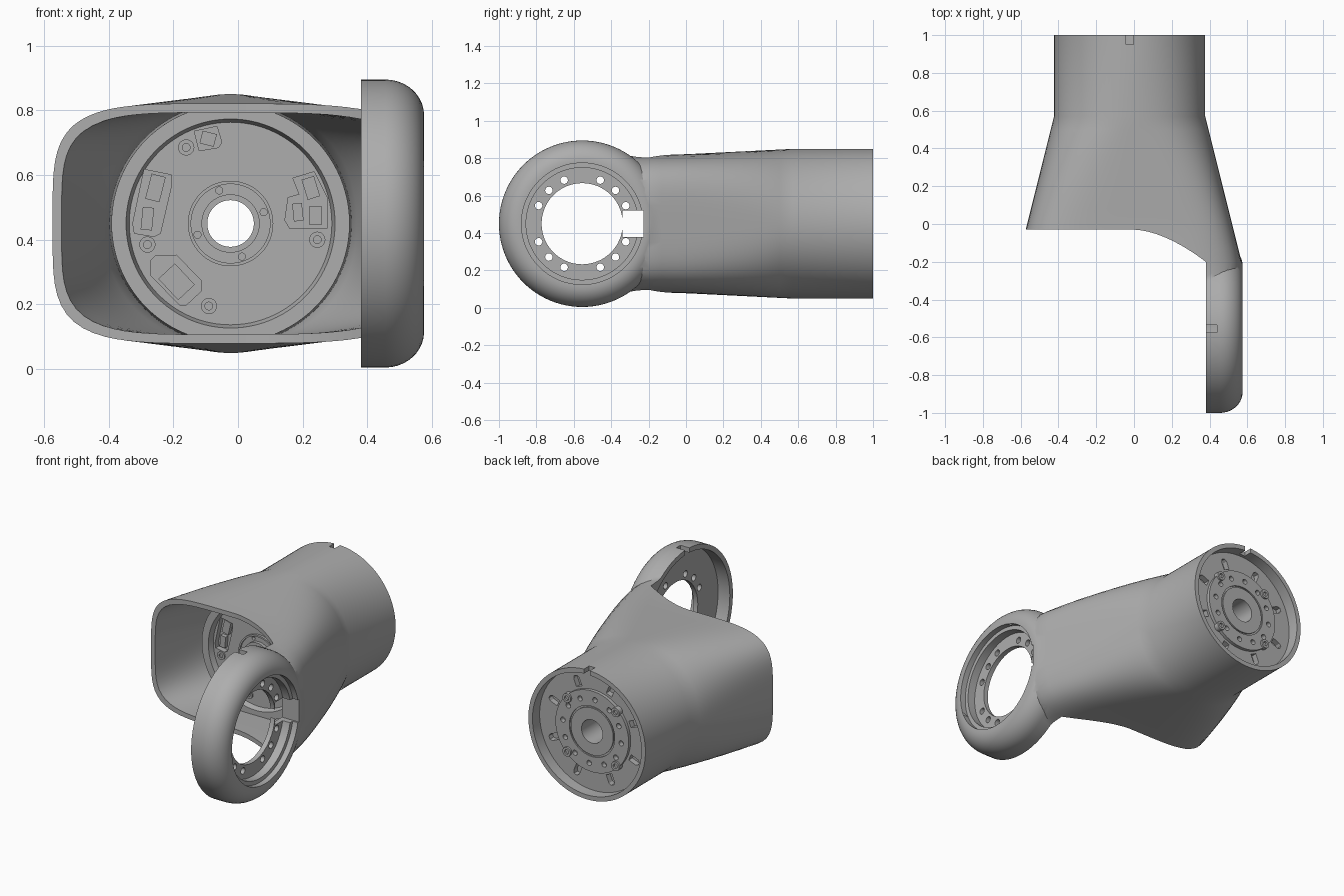
import bpy, bmesh, math
from mathutils import Vector, Matrix

if "Cube" in bpy.data.objects:
    bpy.data.objects.remove(bpy.data.objects["Cube"], do_unlink=True)

grey = bpy.data.materials.new("satin_grey")
grey.use_nodes = True
COL = (0.42, 0.42, 0.42, 1)
grey.diffuse_color = COL
grey.node_tree.nodes["Principled BSDF"].inputs["Base Color"].default_value = COL

TUBE = Vector((-0.023, 0, 0.45))      # tube axis, along y
EYE = Vector((0, -0.555, 0.45))       # ring axis, along x
TAU = math.tau


def finish(name, bm):
    bmesh.ops.recalc_face_normals(bm, faces=bm.faces)
    me = bpy.data.meshes.new(name)
    bm.to_mesh(me)
    bm.free()
    me.materials.append(grey)
    ob = bpy.data.objects.new(name, me)
    bpy.context.collection.objects.link(ob)
    return ob


def skin(name, rings, closed=False):
    """Bridge point rings; close the ends with caps or join last to first."""
    bm = bmesh.new()
    rows = [[bm.verts.new(p) for p in r] for r in rings]
    n = len(rows[0])
    pairs = list(zip(rows, rows[1:])) + ([(rows[-1], rows[0])] if closed else [])
    for a, b in pairs:
        for i in range(n):
            bm.faces.new((a[i], a[(i + 1) % n], b[(i + 1) % n], b[i]))
    if not closed:
        bm.faces.new(rows[0])
        bm.faces.new(rows[-1])
    return finish(name, bm)


def circle(axis, c, r, a, seg):
    pts = []
    for i in range(seg):
        u, v = r * math.cos(TAU * i / seg), r * math.sin(TAU * i / seg)
        pts.append(c + Vector((a, u, v) if axis == "x" else (u, a, v)))
    return pts


def lathe(name, axis, c, profile, closed=False, seg=96):
    return skin(name, [circle(axis, c, r, a, seg) for r, a in profile], closed)


def cyl(axis, c, r, a0, a1, seg=24, name="cutter"):
    return lathe(name, axis, c, [(r, a0), (r, a1)], seg=seg)


def prism(pts, axis, a0, a1, name="cutter"):
    put = (lambda u, v, a: (u, v, a)) if axis == "z" else (lambda u, v, a: (u, a, v))
    return skin(name, [[put(u, v, a) for u, v in pts] for a in (a0, a1)])


def box(x0, x1, y0, y1, z0, z1):
    return prism([(x0, y0), (x1, y0), (x1, y1), (x0, y1)], "z", z0, z1)


def combine(target, *tools, op="DIFFERENCE"):
    bpy.context.view_layer.objects.active = target
    for t in tools:
        m = target.modifiers.new("bool", "BOOLEAN")
        m.operation, m.solver, m.object = op, "EXACT", t
        bpy.ops.object.modifier_apply(modifier=m.name)
        bpy.data.objects.remove(t, do_unlink=True)


def section(y, inset):
    """Round at the tube, turning into a wide rounded rectangle at the mouth."""
    t = max(0.0, min(1.0, (0.57 - y) / 0.6))
    w = 0.4 + 0.25 * max(0.0, 0.57 - max(y, -0.2)) - inset
    h = 0.4 - 0.03 * t - inset
    if y < -0.2:
        h += 1.0 * (y + 0.2) ** 2
    n = 2 + 2.4 * t
    pts = []
    for i in range(112):
        c, s = math.cos(TAU * i / 112), math.sin(TAU * i / 112)
        r = (abs(c / w) ** n + abs(s / h) ** n) ** (-1 / n)
        pts.append(TUBE + Vector((r * c, y, r * s)))
    return pts


# Outer housing and ring
slope = [0.57 - 0.07 * i for i in range(12)]
housing = skin("arm_housing", [section(y, 0) for y in
                               [1.0, 0.99] + slope + [-0.26, -0.32, -0.38, -0.44]])
edge = [(0.335 + 0.11 * math.cos(a), 0.455 + 0.12 * math.sin(a))
        for a in [math.pi / 2 * i / 10 for i in range(11)]]
ring = lathe("ring", "x", EYE, [(0.2, 0.36), (0.445, 0.36)] + edge + [(0.2, 0.575)], True)
combine(housing, ring, op="UNION")

# Hollow inside, mouth cut and ring bores
mouth = [(0.38 * k / 16, -0.03 - 0.17 * (k / 16) ** 1.7) for k in range(17)]
mouth += [(0.38, -1.3), (-0.9, -1.3), (-0.9, -0.03)]
combine(housing,
        skin("cavity", [section(y, 0.028) for y in [1.05] + slope]),
        prism(mouth, "z", -0.5, 1.5),
        cyl("x", EYE, 0.415, 0.3, 0.46, 96),
        lathe("bore", "x", EYE, [(0.3, 0.49), (0.3, 0.54), (0.325, 0.54), (0.325, 0.7)]),
        cyl("x", EYE, 0.217, 0.3, 0.7, 64),
        box(0.4, 0.7, -0.34, -0.228, 0.38, 0.52),
        box(0.34, 0.44, -0.575, -0.535, 0.8, 1.0),
        box(-0.043, -0.003, 0.95, 1.1, 0.78, 1.0))

# Bolt holes around the ring, leaving out every quarter
for k in range(16):
    if k % 4:
        a = TAU * k / 16
        combine(housing, cyl("x", EYE + Vector((0, math.cos(a), math.sin(a))) * 0.252,
                             0.02, 0.4, 0.6, 16))

# Joint core filling the tube, with a raised rim in front and a hub behind
core = lathe("joint_core", "y", TUBE, [
    (0.072, 0.215), (0.09, 0.215), (0.09, 0.235), (0.122, 0.235), (0.122, 0.225),
    (0.132, 0.225), (0.132, 0.24), (0.313, 0.24), (0.323, 0.205), (0.368, 0.205),
    (0.374, 0.57), (0.374, 0.93), (0.25, 0.93), (0.25, 0.95), (0.155, 0.95),
    (0.155, 0.942), (0.145, 0.942), (0.145, 0.95), (0.072, 0.95)], True)

# Pockets in the front face of the core
pockets = [
    [(-0.29, 0.617), (-0.205, 0.6), (-0.205, 0.57), (-0.24, 0.42), (-0.26, 0.41),
     (-0.32, 0.42), (-0.325, 0.45)],
    [(-0.135, 0.735), (-0.12, 0.675), (-0.06, 0.685), (-0.05, 0.7), (-0.065, 0.75)],
    [(0.17, 0.59), (0.235, 0.61), (0.275, 0.53), (0.275, 0.435), (0.16, 0.435),
     (0.145, 0.46), (0.155, 0.53), (0.19, 0.54)],
    [(-0.255, 0.35), (-0.19, 0.352), (-0.115, 0.275), (-0.115, 0.24), (-0.16, 0.198),
     (-0.18, 0.198), (-0.27, 0.29), (-0.27, 0.335)]]
for p in pockets:
    combine(core, prism(p, "y", 0.1, 0.275))


def around(r, angle):
    return TUBE + Vector((math.cos(angle), 0, math.sin(angle))) * r


# Rear slots and bolt holes
for k in range(8):
    a = TAU * (k + 0.5) / 8
    d, s = Vector((math.cos(a), math.sin(a))), Vector((-math.sin(a), math.cos(a))) * 0.02
    o = Vector((TUBE.x, TUBE.z))
    combine(core, prism([o + d * r + s * q for r, q in
                         ((0.265, -1), (0.315, -1), (0.33, -0.5), (0.33, 0.5),
                          (0.315, 1), (0.265, 1))], "y", 0.895, 1))
for k in range(12):
    combine(core, cyl("y", around(0.2, TAU * k / 12 + 0.1), 0.016, 0.92, 1, 14))
for k in range(4):
    combine(core, cyl("y", around(0.108, TAU * k / 4 + 0.33), 0.011, 0.1, 0.255, 14))

# Plugs inside the pockets
for i, (x, z, w, h, tilt) in enumerate([(-0.255, 0.56, 0.045, 0.08, -0.25),
                                        (-0.28, 0.465, 0.035, 0.07, -0.1),
                                        (-0.092, 0.712, 0.045, 0.04, -0.25),
                                        (0.225, 0.56, 0.04, 0.065, 0.3),
                                        (0.185, 0.485, 0.03, 0.055, 0.1),
                                        (0.24, 0.475, 0.04, 0.055, 0.0),
                                        (-0.19, 0.27, 0.07, 0.09, 0.75)]):
    rot = Matrix.Rotation(tilt, 2)
    pts = [Vector((x, z)) + rot @ Vector((w * a / 2, h * b / 2))
           for a, b in ((-1, -1), (1, -1), (1, 1), (-1, 1))]
    prism(pts, "y", 0.25, 0.3, f"connector_{i + 1}")

# Screws: front collars and rear bolt heads
for i, (x, z) in enumerate([(-0.16, 0.685), (-0.28, 0.385), (0.245, 0.4), (-0.09, 0.195)]):
    lathe(f"front_screw_{i + 1}", "y", Vector((x, 0, z)),
          [(0.012, 0.25), (0.012, 0.232), (0.025, 0.232), (0.025, 0.25)], True, 20)
for i in range(4):
    lathe(f"rear_bolt_{i + 1}", "y", around(0.235, TAU * (i + 0.5) / 4),
          [(0.014, 0.92), (0.014, 0.962), (0.028, 0.962), (0.028, 0.92)], True, 20)

# Smooth shading with sharp edges kept
for ob in bpy.context.scene.objects:
    ob.select_set(ob.type == "MESH")
bpy.context.view_layer.objects.active = housing
bpy.ops.object.shade_smooth_by_angle(angle=math.radians(30))
